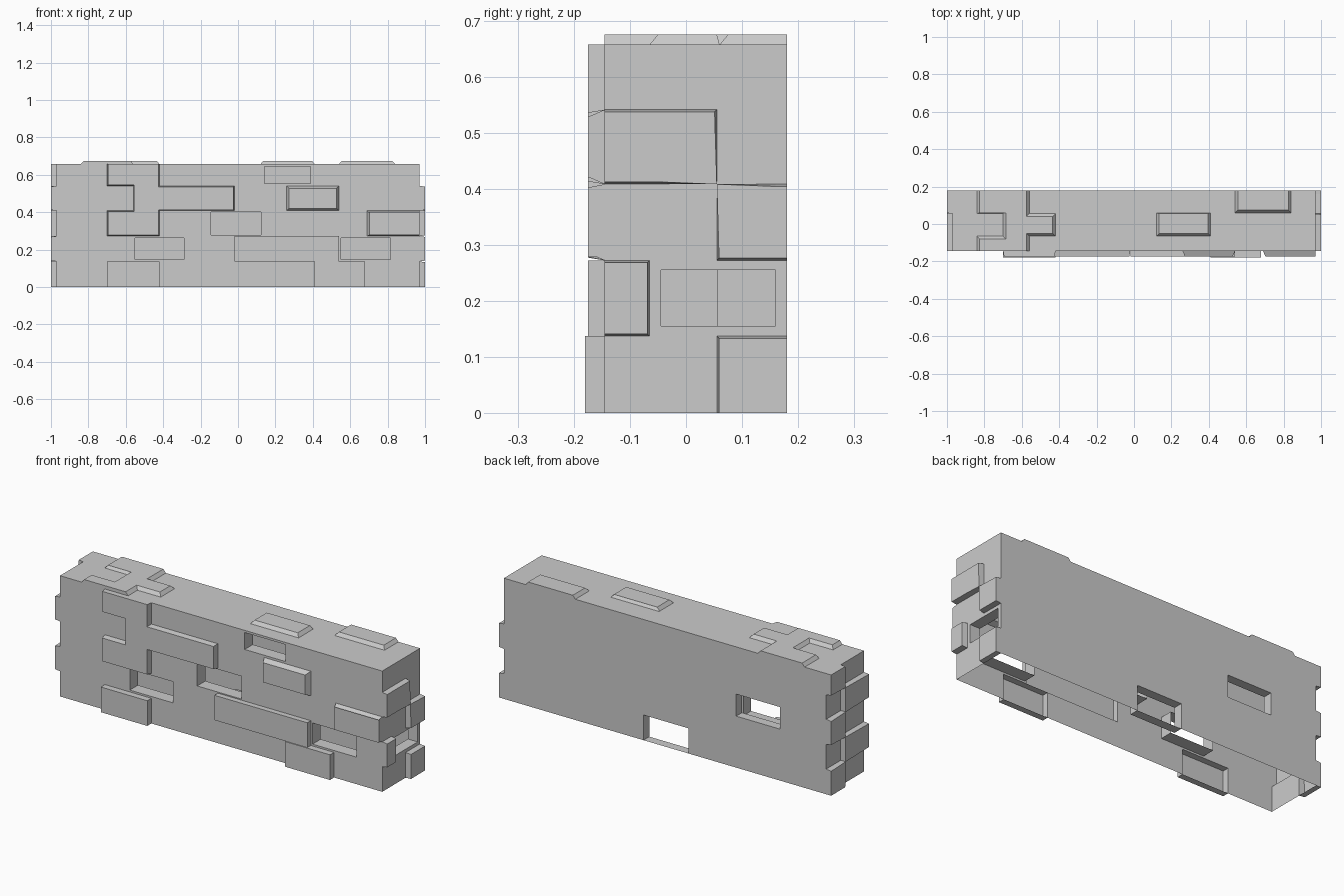
import bpy, bmesh
from mathutils import Vector

if "Cube" in bpy.data.objects:
    bpy.data.objects.remove(bpy.data.objects["Cube"])

X, Y, Z = Vector((1, 0, 0)), Vector((0, 1, 0)), Vector((0, 0, 1))
ROWS = [0, 0.137, 0.272, 0.408, 0.541, 0.657]   # brick courses
F, B, END, TOP = -0.145, 0.18, 0.97, 0.657      # plain wall planes


def row(a, b, r, gap=0):
    """Rectangle of one brick in course r."""
    return (a + gap, b - gap, ROWS[r] + gap, ROWS[r + 1] - gap)


def panel(name, origin, u, v, size, raised=(), holes=()):
    """Wall face cut along brick edges; bricks raised, missing bricks opened.
    raised: (rectangles, height, taper) groups; holes: (rectangle, depth)."""
    n = u.cross(v)
    rects = [r for g in raised for r in g[0]] + [h[0] for h in holes] + [size]
    us = sorted({round(c, 4) for r in rects for c in r[:2]})
    vs = sorted({round(c, 4) for r in rects for c in r[2:]})
    bm = bmesh.new()
    grid = [[bm.verts.new(origin + u * a + v * b) for b in vs] for a in us]
    cells = {}
    for i in range(len(us) - 1):
        for j in range(len(vs) - 1):
            mid = ((us[i] + us[i + 1]) / 2, (vs[j] + vs[j + 1]) / 2)
            cells[mid] = bm.faces.new((grid[i][j], grid[i + 1][j],
                                       grid[i + 1][j + 1], grid[i][j + 1]))

    def push(group, height):
        old = [f for (a, b), f in cells.items() if f.is_valid and
               any(r[0] < a < r[1] and r[2] < b < r[3] for r in group)]
        geom = bmesh.ops.extrude_face_region(bm, geom=old)["geom"]
        bmesh.ops.delete(bm, geom=[f for f in old if f.is_valid], context='FACES_ONLY')
        verts = [g for g in geom if isinstance(g, bmesh.types.BMVert)]
        bmesh.ops.translate(bm, verts=verts, vec=n * height)
        return verts, [g for g in geom if isinstance(g, bmesh.types.BMFace)]

    def sign(k):
        return (k > 0) - (k < 0)

    for group, height, taper in raised:
        verts, faces = push(group, height)
        if not taper:
            continue
        top = set(faces)
        moves = []
        for p in verts:
            d = [c.calc_center_median() - p.co for c in p.link_faces if c in top]
            shift = Vector()
            for axis, lo, hi in ((u, size[0], size[1]), (v, size[2], size[3])):
                at = (p.co - origin).dot(axis)
                if lo + 1e-4 < at < hi - 1e-4:
                    shift += axis * taper * sign(sum(sign(k.dot(axis)) for k in d))
            moves.append((p, shift))
        for p, shift in moves:
            p.co += shift
    for rect, depth in holes:
        _, faces = push([rect], -depth)
        bmesh.ops.delete(bm, geom=faces, context='FACES')
    me = bpy.data.meshes.new(name)
    bm.to_mesh(me)
    bm.free()
    bpy.context.collection.objects.link(bpy.data.objects.new(name, me))


# Front: stepped brick cluster, single bricks and four missing bricks
panel("front_bricks", Y * F, X, Z, (-END, END, 0, TOP),
      raised=[([row(-0.70, -0.42, 0), row(0.41, 0.68, 0)], 0.035, 0),
              ([row(-0.02, 0.54, 1)], 0.03, 0),
              ([row(-0.70, -0.42, 2), row(-0.56, -0.02, 3), row(-0.70, -0.42, 4)], 0.03, 0.005),
              ([row(0.69, 0.97, 2), row(0.26, 0.54, 3)], 0.03, 0.013)],
      holes=[(row(-0.56, -0.28, 1, 0.01), 0.07), (row(0.54, 0.825, 1, 0.01), 0.07),
             (row(-0.15, 0.13, 2, 0.006), 0.07), (row(0.13, 0.40, 4, 0.012), 0.07)])

# Back: flat with one opening and a notch at the ground
panel("back_wall", Y * B, -X, Z, (-END, END, 0, TOP),
      holes=[(row(0.42, 0.70, 2, 0.008), 0.05), (row(-0.13, 0.14, 0), 0.05)])

# Ends: alternating toothed courses
panel("right_end", X * END, Y, Z, (F, B, 0, TOP),
      raised=[([row(0.055, B, 0), row(F, -0.065, 1), row(0.055, B, 2),
                row(F, 0.055, 3)], 0.03, 0.004)],
      holes=[((-0.045, 0.16, 0.155, 0.255), 0.06)])
panel("left_end", X * -END, -Y, Z, (-B, -F, 0, TOP),
      raised=[([row(-B, -0.055, r) for r in (0, 2, 4)] +
               [row(-0.055, -F, r) for r in (1, 3)], 0.03, 0.004)])

# Top: low tapered bricks
panel("top_bricks", Z * TOP, X, Y, (-END, END, F, B),
      raised=[([(-0.84, -0.56, 0.055, B), (-0.70, -0.42, -0.065, 0.055),
                (-0.84, -0.56, F, -0.065), (0.12, 0.41, -0.065, 0.06),
                (0.54, 0.84, 0.06, B)], 0.018, 0.015)])
